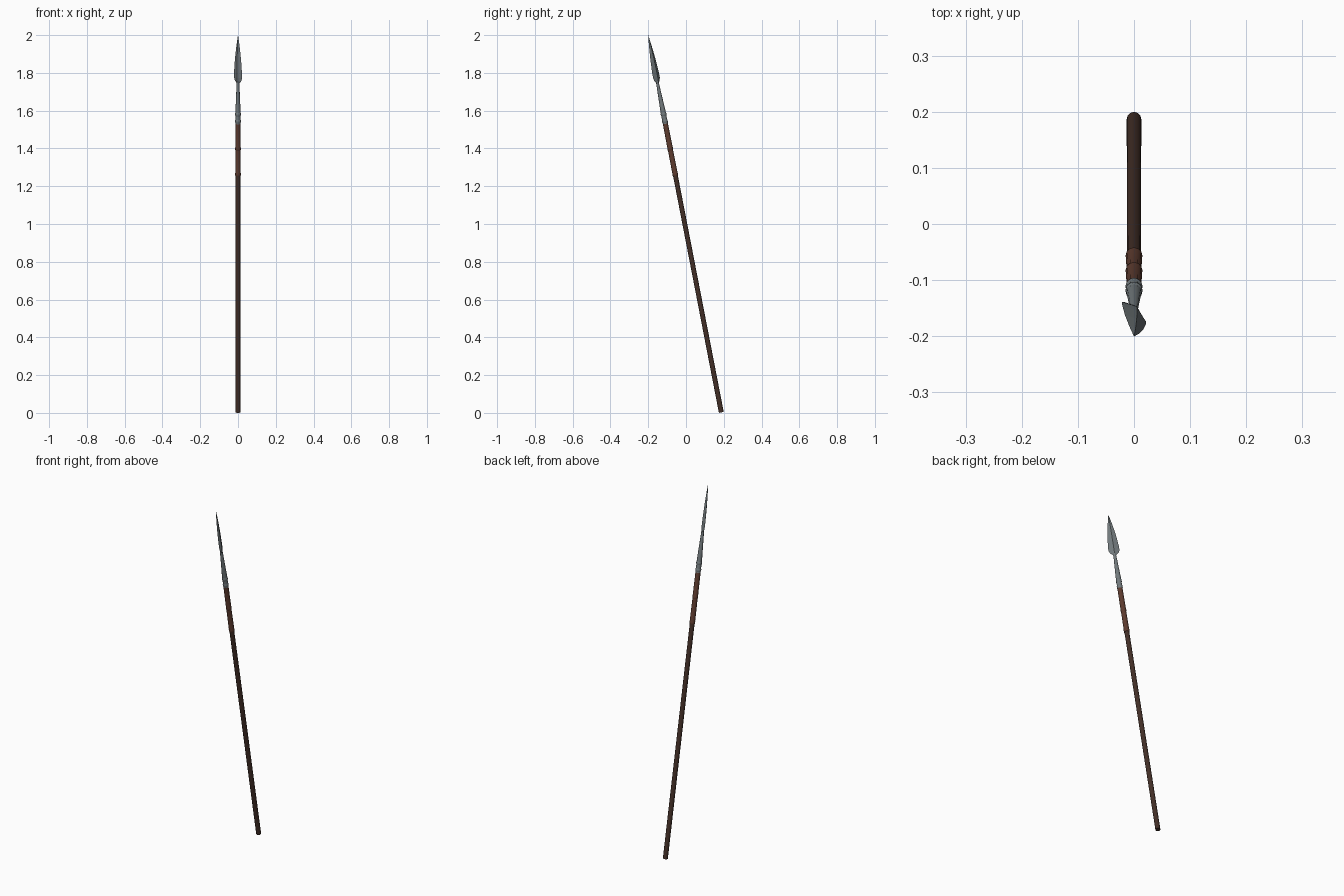
import bpy, bmesh, math
from mathutils import Vector, Matrix

if "Cube" in bpy.data.objects:
    bpy.data.objects.remove(bpy.data.objects["Cube"])

# Leaning axis of the spear, from butt to tip
BUTT, TIP = Vector((0, 0.187, 0.0025)), Vector((0, -0.2, 2.0))
AXIS = TIP - BUTT
LENGTH = AXIS.length
LEAN = Matrix.Translation(BUTT) @ Matrix.Rotation(math.atan2(-AXIS.y, AXIS.z), 4, 'X')


def material(name, rgb):
    m = bpy.data.materials.new(name)
    m.diffuse_color = (*rgb, 1)
    m.use_nodes = True
    m.node_tree.nodes["Principled BSDF"].inputs["Base Color"].default_value = m.diffuse_color
    return m


def along(z):
    """Distance along the axis for a world height."""
    return (z - BUTT.z) * LENGTH / AXIS.z


def loft(name, rings, sides, mat, turn=0.0, smooth=True):
    """Rings are (world height, half width, half depth)."""
    bm = bmesh.new()
    loops = []
    for z, w, d in rings:
        loops.append([bm.verts.new((w * math.cos(2 * math.pi * i / sides),
                                    d * math.sin(2 * math.pi * i / sides), along(z)))
                      for i in range(sides)])
    for a, b in zip(loops, loops[1:]):
        for i in range(sides):
            j = (i + 1) % sides
            bm.faces.new((a[i], a[j], b[j], b[i]))
    bm.faces.new(loops[0][::-1])
    bm.faces.new(loops[-1])
    bmesh.ops.recalc_face_normals(bm, faces=bm.faces)
    me = bpy.data.meshes.new(name)
    bm.to_mesh(me)
    bm.free()
    me.transform(LEAN @ Matrix.Rotation(turn, 4, 'Z'))
    me.materials.append(mat)
    ob = bpy.data.objects.new(name, me)
    bpy.context.collection.objects.link(ob)
    if smooth:
        bpy.ops.object.select_all(action='DESELECT')
        ob.select_set(True)
        bpy.context.view_layer.objects.active = ob
        bpy.ops.object.shade_smooth_by_angle(angle=math.radians(46))
    return ob


def round_part(name, profile, mat, sides=12):
    return loft(name, [(z, r, r) for z, r in profile], sides, mat)


wood = material("dark wood", (0.055, 0.028, 0.020))
leather = material("brown leather", (0.110, 0.044, 0.028))
steel = material("grey steel", (0.17, 0.195, 0.205))

# Wooden shaft
round_part("shaft", [(BUTT.z, 0.013), (1.56, 0.0125)], wood)

# Two leather sleeves, each with a rolled lower rim
for n, (z0, z1) in enumerate([(1.255, 1.39), (1.39, 1.53)]):
    round_part(f"grip_sleeve_{n + 1}",
               [(z0, 0.0135), (z0 + 0.004, 0.015), (z0 + 0.012, 0.015),
                (z0 + 0.016, 0.0142), (z1, 0.0135)], leather)

# Steel socket with two raised bands
round_part("socket", [(1.525, 0.0135), (1.60, 0.0135), (1.68, 0.0100), (1.765, 0.0065)], steel)
for n, z in enumerate((1.535, 1.572)):
    round_part(f"socket_band_{n + 1}",
               [(z, 0.0135), (z + 0.004, 0.0152), (z + 0.013, 0.0152), (z + 0.017, 0.0135)], steel)

# Leaf-shaped blade with a diamond section, turned about the axis
loft("blade", [(1.745, 0.008, 0.006), (1.758, 0.022, 0.008), (1.775, 0.028, 0.009),
               (1.80, 0.0275, 0.009), (1.87, 0.0215, 0.0075), (1.94, 0.0115, 0.0045),
               (2.0, 0.0004, 0.0003)], 4, steel, turn=math.radians(-40), smooth=False)
